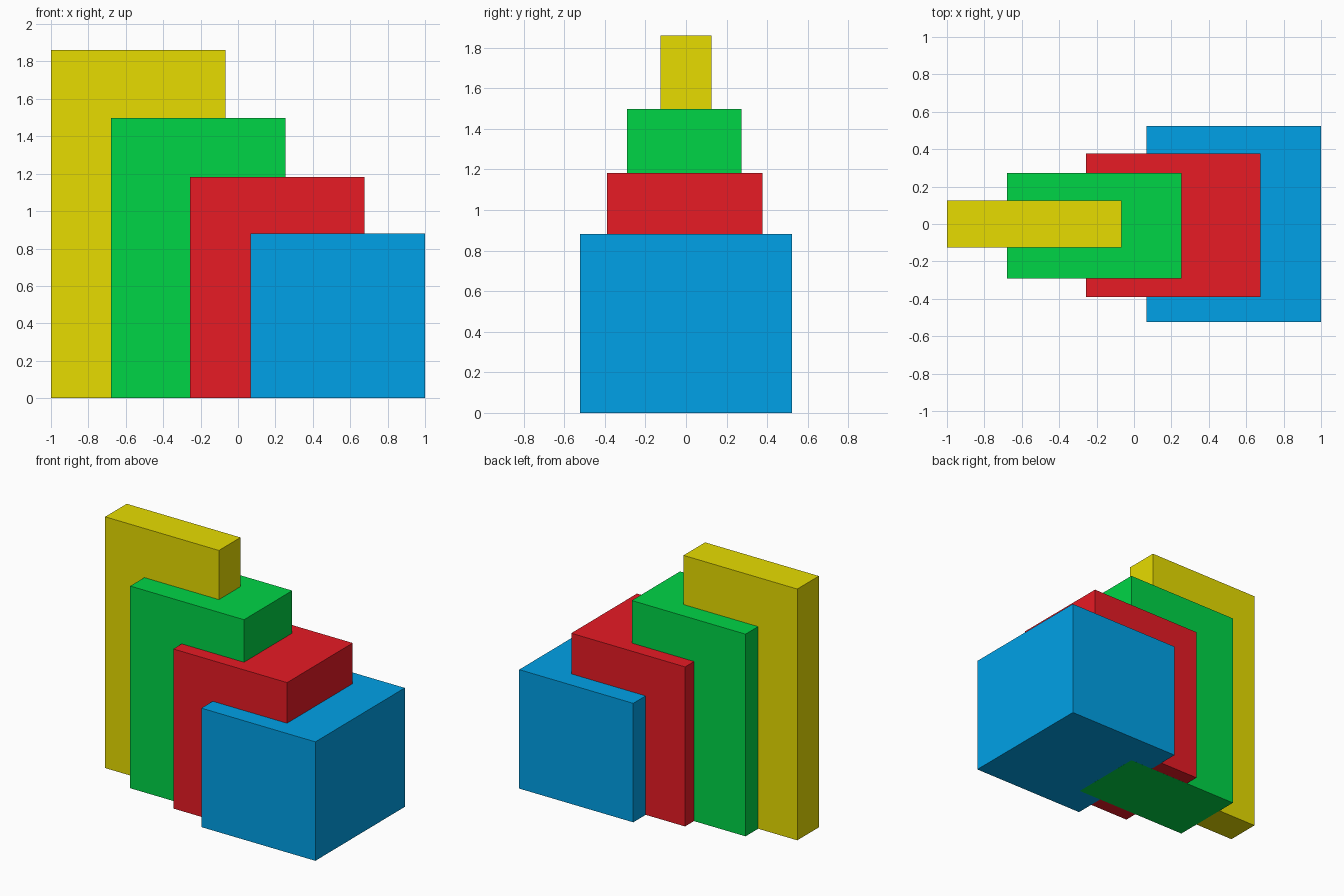
import bpy

if "Cube" in bpy.data.objects:
    bpy.data.objects.remove(bpy.data.objects["Cube"])


def linear(c):
    c /= 255
    return c / 12.92 if c <= 0.04045 else ((c + 0.055) / 1.055) ** 2.4


def block(name, colour, rgb, x, y, z):
    """Box spanning the (min, max) ranges x, y, z, in its own flat colour."""
    spans = (x, y, z)
    bpy.ops.mesh.primitive_cube_add(size=1)
    ob = bpy.context.object
    ob.name = name
    for v in ob.data.vertices:
        v.co = [lo + (hi - lo) * (c + 0.5) for c, (lo, hi) in zip(v.co, spans)]
    mat = bpy.data.materials.new(colour)
    mat.diffuse_color = (*map(linear, rgb), 1)
    mat.use_nodes = True
    mat.node_tree.nodes["Principled BSDF"].inputs["Base Color"].default_value = mat.diffuse_color
    ob.data.materials.append(mat)


# Four overlapping blocks, stepping down and widening to the right
# (tiny base offsets stop the shared undersides from flickering)
block("tall_block", "yellow", (233, 222, 0), (-1.0, -0.068), (-0.126, 0.126), (0.0004, 1.861))
block("upper_block", "green", (0, 213, 70), (-0.679, 0.253), (-0.291, 0.273), (0.0, 1.497))
block("middle_block", "red", (235, 27, 37), (-0.257, 0.675), (-0.390, 0.378), (0.0004, 1.182))
block("low_block", "blue", (0, 162, 232), (0.066, 1.0), (-0.523, 0.523), (0.0002, 0.881))
